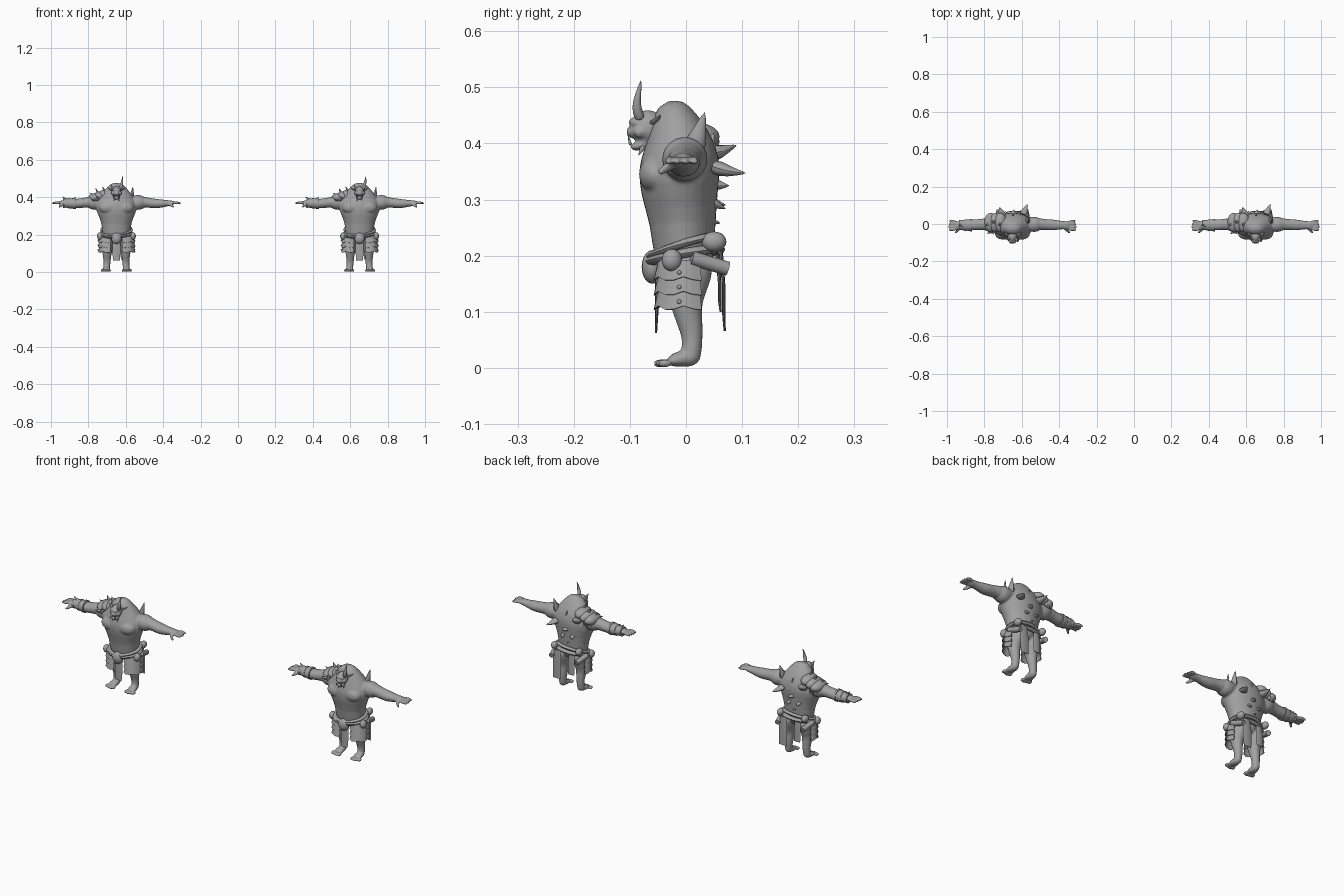
import bpy, bmesh, math, random
from mathutils import Vector

random.seed(4)
cube = bpy.data.objects.get("Cube")
if cube:
    bpy.data.objects.remove(cube)

grey = bpy.data.materials.new("plain grey")
grey.use_nodes = True
tone = (0.36, 0.36, 0.36, 1)
grey.diffuse_color = tone
grey.node_tree.nodes["Principled BSDF"].inputs["Base Color"].default_value = tone

X, Y, Z = Vector((1, 0, 0)), Vector((0, 1, 0)), Vector((0, 0, 1))
OFFSET = 0.65
MIRROR = (-1, 1)


def tube(bm, rings, ref=X, sides=12, closed=False):
    """Loft ellipses (x, y, z, radius along ref, other radius) along a path."""
    loops, count = [], len(rings)
    for i, (x, y, z, ra, rb) in enumerate(rings):
        before = rings[i - 1] if closed or i else rings[i]
        after = rings[(i + 1) % count] if closed or i < count - 1 else rings[i]
        along = (Vector(after[:3]) - Vector(before[:3])).normalized()
        u = (ref - along * ref.dot(along)).normalized()
        v = along.cross(u)
        loop = []
        for k in range(sides):
            a = math.tau * k / sides
            loop.append(bm.verts.new(Vector((x, y, z)) + u * ra * math.cos(a) + v * rb * math.sin(a)))
        loops.append(loop)
    for i in range(count if closed else count - 1):
        low, high = loops[i], loops[(i + 1) % count]
        for k in range(sides):
            n = (k + 1) % sides
            bm.faces.new((low[k], low[n], high[n], high[k]))
    if not closed:
        bm.faces.new(loops[0][::-1])
        bm.faces.new(loops[-1])


def ball(bm, centre, size):
    made = bmesh.ops.create_uvsphere(bm, u_segments=16, v_segments=10, radius=1)["verts"]
    for v in made:
        v.co = Vector(c + s * p for c, s, p in zip(centre, size, v.co))


def spike(bm, base, tip, radius, flat=1.0):
    """Curved horn-like cone."""
    a, b = Vector(base), Vector(tip)
    ref = Y if abs((b - a).normalized().y) < 0.8 else X
    middle = a.lerp(b, 0.5) - Z * 0.15 * radius
    rings = [(*p, radius * s, radius * s * flat) for p, s in ((a, 1), (middle, 0.55), (b, 0.04))]
    tube(bm, rings, ref, 8)


def finish(name, bm, subdivide=0, blend=False):
    """Make the mesh object and its twin on the second figure."""
    bmesh.ops.recalc_face_normals(bm, faces=bm.faces)
    mesh = bpy.data.meshes.new(name)
    bm.to_mesh(mesh)
    bm.free()
    mesh.materials.append(grey)
    mesh.shade_smooth()
    if not blend:
        mesh.set_sharp_from_angle(angle=math.radians(50))
    for side, label in ((-1, "first_"), (1, "second_")):
        ob = bpy.data.objects.new(label + name, mesh)
        ob.location.x = side * OFFSET
        bpy.context.collection.objects.link(ob)
        if subdivide:
            ob.modifiers.new("round", "SUBSURF").levels = subdivide
            ob.modifiers["round"].render_levels = subdivide
        if blend:
            remesh = ob.modifiers.new("blend", "REMESH")
            remesh.mode, remesh.voxel_size, remesh.use_smooth_shade = "VOXEL", 0.004, True
            soften = ob.modifiers.new("soften", "SMOOTH")
            soften.factor, soften.iterations = 0.5, 4


# Body: torso with hunched back, arms, legs and hands blended together
bm = bmesh.new()
tube(bm, [(0, 0, .16, .06, .045), (0, -.005, .21, .078, .056), (0, -.005, .26, .08, .06),
          (0, -.012, .31, .102, .07), (0, -.012, .355, .12, .076), (0, -.01, .395, .10, .066),
          (0, -.02, .44, .062, .045), (0, -.03, .478, .028, .022)], sides=16)
for s in MIRROR:
    # Chest and shoulder muscles
    ball(bm, (s * .045, -.055, .345), (.05, .03, .034))
    ball(bm, (s * .115, -.002, .372), (.05, .042, .04))
    # Arm
    tube(bm, [(s * .06, 0, .375, .045, .04), (s * .13, 0, .375, .036, .034), (s * .175, -.003, .37, .029, .026),
              (s * .21, -.005, .365, .032, .028), (s * .25, -.006, .366, .025, .021),
              (s * .28, -.006, .368, .021, .016), (s * .31, -.008, .37, .028, .012)], Y)
    # Fingers and thumb
    for k in range(4):
        y = -.031 + k * .0155
        reach = .348 - .004 * abs(k - 1)
        tube(bm, [(s * .295, y * .8 - .002, .37, .009, .009), (s * .325, y, .371, .008, .008),
                  (s * reach, y, .366, .006, .006)], Y, 8)
    tube(bm, [(s * .275, -.015, .366, .011, .01), (s * .295, -.038, .356, .009, .008),
              (s * .31, -.05, .345, .006, .006)], Z, 8)
    # Leg
    tube(bm, [(s * .04, .005, .21, .038, .05), (s * .048, .003, .16, .036, .046), (s * .05, -.001, .115, .028, .029),
              (s * .05, .006, .085, .023, .025), (s * .05, .012, .055, .02, .019),
              (s * .052, .01, .03, .018, .019), (s * .052, .005, .006, .02, .02)])
    # Foot and toes
    tube(bm, [(s * .052, .022, .016, .014, .014), (s * .053, -.005, .018, .021, .017),
              (s * .055, -.035, .011, .026, .01)])
    for k in range(4):
        ball(bm, (s * (.036 + k * .0135), -.046 + abs(k - 1) * .004, .008), (.008, .013, .008))
finish("body", bm, 1, True)

# Head: skull, brow, snout and open jaw
bm = bmesh.new()
ball(bm, (0, -.068, .428), (.027, .032, .032))
ball(bm, (0, -.09, .438), (.024, .013, .009))
tube(bm, [(0, -.07, .425, .022, .018), (0, -.095, .421, .016, .012), (0, -.107, .417, .011, .008)])
tube(bm, [(0, -.06, .402, .022, .012), (0, -.09, .394, .017, .008), (0, -.1, .393, .01, .005)])
for s in MIRROR:
    ball(bm, (s * .02, -.082, .42), (.009, .012, .01))
finish("head", bm, 1, True)

# Horns, ears, tusks
bm = bmesh.new()
tube(bm, [(.018, -.08, .44, .012, .012), (.028, -.09, .465, .009, .009), (.031, -.085, .488, .006, .006),
          (.034, -.08, .514, .001, .001)], Y, 8)
spike(bm, (-.018, -.08, .445), (-.032, -.083, .468), .01)
for s in MIRROR:
    spike(bm, (s * .022, -.06, .435), (s * .05, -.045, .452), .012, .5)
    spike(bm, (s * .012, -.098, .396), (s * .015, -.104, .416), .004)
    spike(bm, (s * .012, -.075, .398), (s * .014, -.085, .378), .007)
finish("horns_and_ears", bm, 1)

# Shoulder and back spikes
bm = bmesh.new()
for base, tip, radius in (
        ((.08, .012, .385), (.088, .034, .458), .028), ((.055, .045, .36), (.08, .108, .347), .028),
        ((-.05, .03, .38), (-.07, .092, .398), .034), ((0, .045, .33), (.01, .078, .325), .022),
        ((.02, .04, .3), (.02, .072, .283), .018), ((-.03, .04, .3), (-.04, .072, .29), .018),
        ((.01, .035, .38), (0, .05, .42), .022), ((-.01, .04, .265), (-.01, .062, .258), .014),
        ((-.1, 0, .4), (-.145, -.005, .425), .02), ((-.09, .01, .41), (-.112, .012, .45), .018),
        ((-.06, 0, .425), (-.075, -.005, .46), .016), ((-.11, -.03, .385), (-.135, -.055, .388), .016)):
    spike(bm, base, tip, radius, .7)
finish("back_spikes", bm, 1)

# Layered pelt on the right shoulder
bm = bmesh.new()
for k in range(3):
    ball(bm, (-.065 - k * .026, .008, .412 - k * .009), (.034, .052, .027))
for k in range(9):
    angle = math.pi * k / 8
    y = .055 * math.cos(angle)
    spike(bm, (-.1, y * .7, .395), (-.1 - .045 * math.sin(angle), y, .372 + random.uniform(-.01, .01)), .014, .6)
finish("shoulder_pelt", bm)

# Bracer on the right forearm
bm = bmesh.new()
tube(bm, [(-.218, -.006, .366, .033, .03), (-.25, -.006, .367, .029, .026), (-.285, -.006, .368, .025, .022)], Y, 16)
for x, r in ((-.222, .034), (-.25, .031), (-.28, .027)):
    tube(bm, [(x - w, -.006, .367, r, r - .003) for w in (-.005, .005)], Y, 16)
spike(bm, (-.268, -.006, .385), (-.29, -.006, .404), .009)
finish("bracer", bm)

# Belt and slanted sash
for name, height, slant, thick in (("belt", .2, .012, .012), ("sash", .215, .02, .01)):
    bm = bmesh.new()
    tube(bm, [(.079 * math.cos(a), -.002 + .06 * math.sin(a), height + slant * math.sin(a + .4), thick * .7, thick)
              for a in (math.tau * k / 24 for k in range(24))], Z, 8, True)
    finish(name, bm)

# Buckle bulge, pouches and bedroll
bm = bmesh.new()
ball(bm, (0, -.06, .18), (.028, .019, .03))
for s in MIRROR:
    ball(bm, (s * .088, -.025, .192), (.016, .018, .02))
    ball(bm, (s * .07, .05, .225), (.016, .022, .018))
finish("pouches", bm)
bm = bmesh.new()
for s in MIRROR:
    tube(bm, [(s * .086, .01, .196, .013, .013), (s * .072, .074, .177, .013, .013)], X, 14)
finish("hip_rolls", bm)

# Thigh plates with rivets, three overlapping layers per leg
bm = bmesh.new()
for s in MIRROR:
    for k in range(3):
        top = .192 - k * .026
        inner, outer = [], []
        for j in range(9):
            a = math.radians(-115 + j * 19)
            c, d = math.cos(a) * s, math.sin(a)
            droop = .004 * math.cos(a * 6)
            inner.append(bm.verts.new((s * .05 + .04 * c, -.003 + .044 * d, top)))
            outer.append(bm.verts.new((s * .05 + .048 * c, -.004 + .051 * d, top - .034 + droop)))
        for j in range(8):
            bm.faces.new((inner[j], inner[j + 1], outer[j + 1], outer[j]))
        ball(bm, (s * .097, -.012, top - .022), (.004, .004, .004))
bmesh.ops.solidify(bm, geom=[f for f in bm.faces if len(f.verts) == 4 and f.calc_area() > .00005], thickness=.003)
finish("thigh_plates", bm)

# Hanging cloths, front and back
bm = bmesh.new()
for x, y, low, wide in ((0, -.052, .062, .021), (.045, .067, .066, .024), (-.032, .06, .1, .02)):
    tube(bm, [(x, y * .92, .21, wide * .8, .004), (x, y, .15, wide, .003), (x, y, .1 if low < .09 else .12, wide, .003),
              (x, y * 1.03, low, wide * .85, .002)], X, 8)
finish("hanging_cloths", bm)
